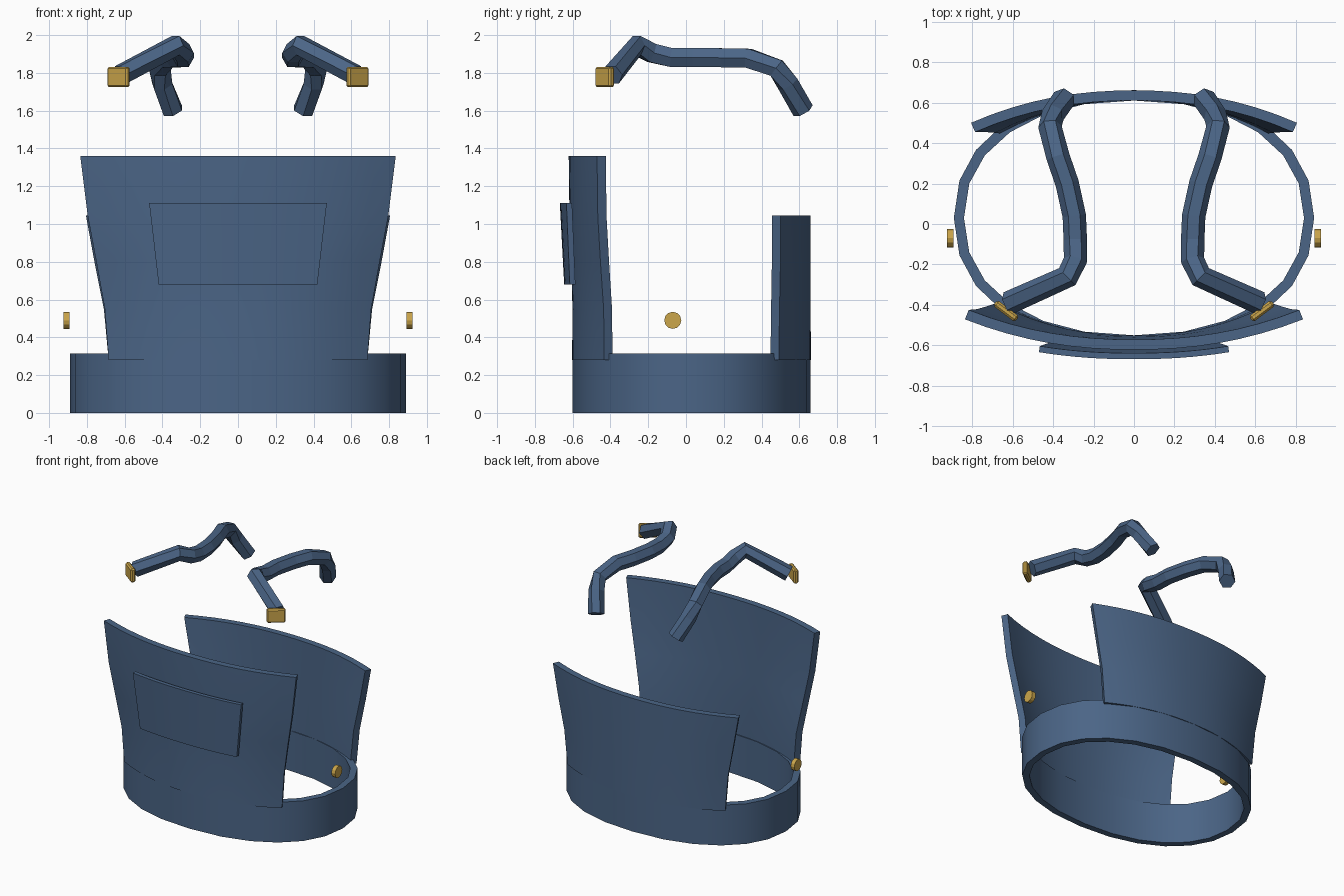
import bpy, bmesh, math
from mathutils import Matrix

if "Cube" in bpy.data.objects:
    bpy.data.objects.remove(bpy.data.objects["Cube"])


def material(name, color):
    m = bpy.data.materials.new(name)
    m.diffuse_color = color
    m.use_nodes = True
    m.node_tree.nodes["Principled BSDF"].inputs["Base Color"].default_value = m.diffuse_color
    return m


DENIM = material("denim", (0.07, 0.13, 0.24, 1))
BRASS = material("brass", (0.60, 0.38, 0.07, 1))


def add_object(name, bm, mat, smooth=False):
    bmesh.ops.recalc_face_normals(bm, faces=bm.faces)
    me = bpy.data.meshes.new(name)
    bm.to_mesh(me)
    bm.free()
    me.materials.append(mat)
    ob = bpy.data.objects.new(name, me)
    bpy.context.collection.objects.link(ob)
    if smooth:
        bpy.ops.object.select_all(action='DESELECT')
        ob.select_set(True)
        bpy.context.view_layer.objects.active = ob
        bpy.ops.object.shade_smooth_by_angle(angle=math.radians(35))
    return ob


def curved_panel(name, side, rows, thick, cols=16):
    """Bowed sheet; rows = (z, half width, centre depth, sweep back at edge)."""
    bm = bmesh.new()
    grid = []
    for z, w, c, s in rows:
        line = []
        for i in range(cols + 1):
            u = 2 * i / cols - 1
            y = c - s * abs(u) ** 2.2
            # inward direction, perpendicular to the bow
            slope = 2.2 * s / w * abs(u) ** 1.2 * (1 if u > 0 else -1)
            n = math.hypot(1, slope)
            outer = bm.verts.new((u * w, side * y, z))
            inner = bm.verts.new((u * w - thick * slope / n, side * (y - thick / n), z))
            line.append((outer, inner))
        grid.append(line)
    for a, b in zip(grid, grid[1:]):
        for i in range(cols):
            for k in (0, 1):
                bm.faces.new((a[i][k], a[i + 1][k], b[i + 1][k], b[i][k]))
        for i in (0, cols):
            bm.faces.new((a[i][0], a[i][1], b[i][1], b[i][0]))
    for r in (grid[0], grid[-1]):
        for i in range(cols):
            bm.faces.new((r[i][0], r[i + 1][0], r[i + 1][1], r[i][1]))
    return add_object(name, bm, DENIM, True)


# Waistband: rounded oval ring
def oval(bm, rx, ry, z, n=24):
    def p(v):
        return math.copysign(abs(v) ** (2 / 2.2), v)
    return [bm.verts.new((rx * p(math.cos(2 * math.pi * i / n)),
                          0.03 + ry * p(math.sin(2 * math.pi * i / n)), z))
            for i in range(n)]


bm = bmesh.new()
loops = [oval(bm, 0.89, 0.63, 0), oval(bm, 0.89, 0.63, 0.315),
         oval(bm, 0.84, 0.58, 0.315), oval(bm, 0.84, 0.58, 0)]
for a, b in zip(loops, loops[1:] + loops[:1]):
    for i in range(len(a)):
        j = (i + 1) % len(a)
        bm.faces.new((a[i], a[j], b[j], b[i]))
add_object("waistband", bm, DENIM, True)

# Front bib, back panel and bib pocket
curved_panel("front_bib", -1, [(0.28, 0.685, 0.603, 0.17), (0.55, 0.705, 0.601, 0.165),
                               (0.80, 0.75, 0.608, 0.155), (1.04, 0.795, 0.617, 0.15),
                               (1.36, 0.835, 0.621, 0.15)], 0.05)
curved_panel("back_panel", 1, [(0.28, 0.685, 0.661, 0.17), (0.55, 0.71, 0.66, 0.165),
                               (0.80, 0.76, 0.66, 0.16), (1.045, 0.805, 0.66, 0.16)], 0.05)
curved_panel("bib_pocket", -1, [(0.68, 0.42, 0.645, 0.03), (1.11, 0.47, 0.668, 0.035)], 0.03)

# Shoulder straps: hexagonal tube along a bent path
PATH = [(0.62, -0.39, 1.79), (0.33, -0.26, 1.945), (0.29, -0.18, 1.905),
        (0.29, -0.08, 1.882), (0.295, 0.04, 1.882), (0.33, 0.20, 1.88),
        (0.375, 0.33, 1.878), (0.415, 0.48, 1.825), (0.40, 0.54, 1.74), (0.345, 0.62, 1.60)]
for sx, tag in ((1, "left"), (-1, "right")):
    cu = bpy.data.curves.new("strap_" + tag, 'CURVE')
    cu.dimensions = '3D'
    cu.twist_mode = 'Z_UP'
    cu.bevel_depth = 0.058
    cu.bevel_resolution = 1
    cu.use_fill_caps = True
    sp = cu.splines.new('POLY')
    sp.points.add(len(PATH) - 1)
    for pt, (x, y, z) in zip(sp.points, PATH):
        pt.co = (sx * x, y, z, 1)
    sp.use_smooth = False
    cu.materials.append(DENIM)
    bpy.context.collection.objects.link(bpy.data.objects.new("strap_" + tag, cu))

    # Strap buckle
    bm = bmesh.new()
    bmesh.ops.create_cube(bm, size=1)
    bmesh.ops.scale(bm, vec=(0.135, 0.036, 0.108), verts=bm.verts)
    bmesh.ops.bevel(bm, geom=bm.edges[:], offset=0.01, segments=1, affect='EDGES')
    bm.transform(Matrix.Translation((sx * 0.632, -0.43, 1.778))
                 @ Matrix.Rotation(sx * math.radians(37), 4, 'Z'))
    add_object("buckle_" + tag, bm, BRASS)

    # Side button
    bm = bmesh.new()
    bmesh.ops.create_cone(bm, cap_ends=True, segments=12, radius1=0.045, radius2=0.045, depth=0.032)
    bm.transform(Matrix.Translation((sx * 0.907, -0.07, 0.49))
                 @ Matrix.Rotation(math.pi / 2, 4, 'Y'))
    add_object("side_button_" + tag, bm, BRASS)
